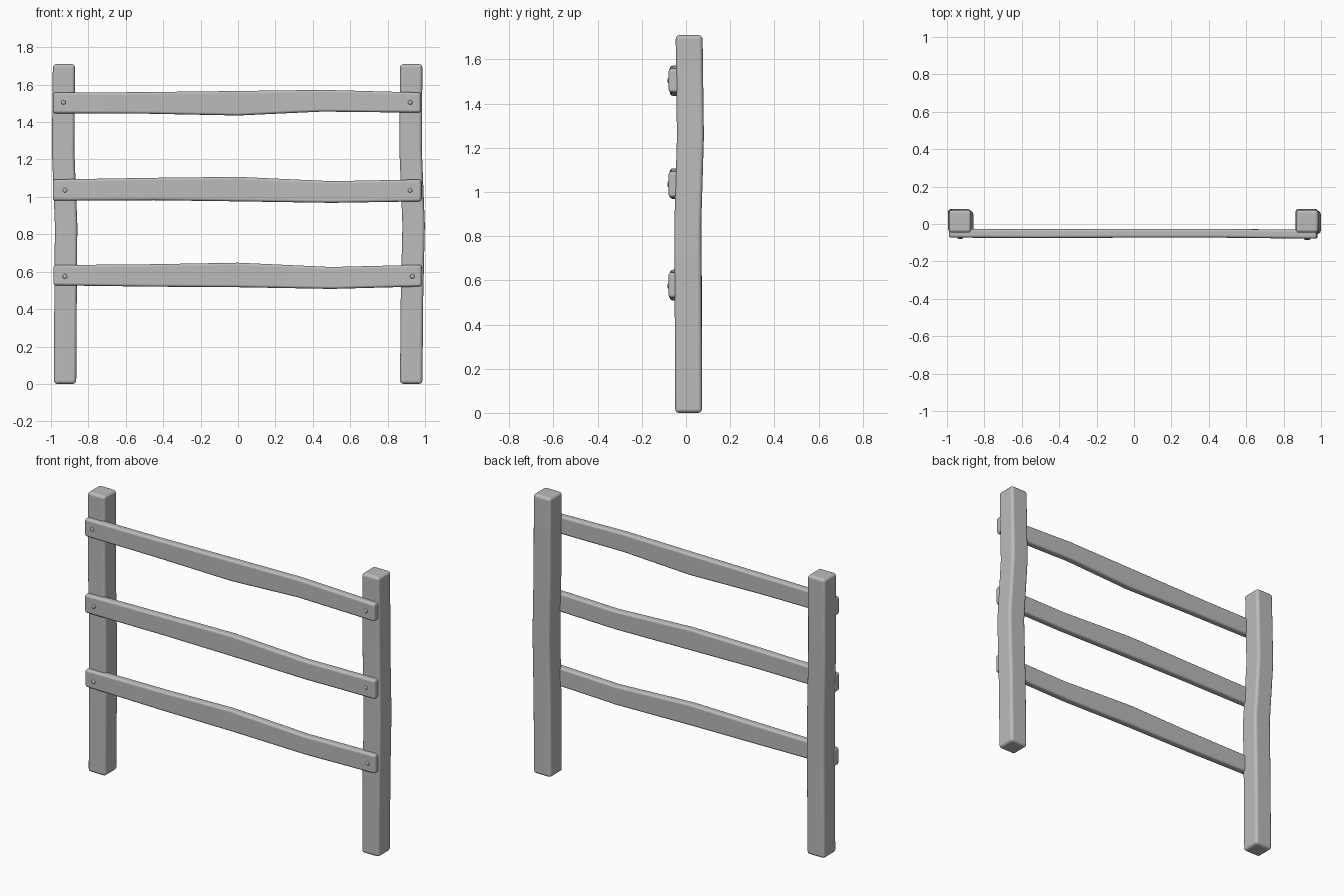
import bpy, bmesh, math
from mathutils import Vector

cube = bpy.data.objects.get("Cube")
if cube:
    bpy.data.objects.remove(cube, do_unlink=True)

grey = bpy.data.materials.new("plain grey")
grey.use_nodes = True
colour = (0.5, 0.5, 0.5, 1)
grey.diffuse_color = colour
grey.node_tree.nodes["Principled BSDF"].inputs["Base Color"].default_value = colour


def finish(name, bm):
    bmesh.ops.recalc_face_normals(bm, faces=bm.faces)
    mesh = bpy.data.meshes.new(name)
    bm.to_mesh(mesh)
    bm.free()
    mesh.materials.append(grey)
    mesh.shade_smooth()
    obj = bpy.data.objects.new(name, mesh)
    bpy.context.collection.objects.link(obj)
    return obj


def timber(name, rings, bevel):
    """Loft four-cornered rings into a warped beam with rounded edges."""
    bm = bmesh.new()
    loops = [[bm.verts.new(p) for p in ring] for ring in rings]
    for a, b in zip(loops, loops[1:]):
        for i in range(4):
            j = (i + 1) % 4
            bm.faces.new((a[i], a[j], b[j], b[i]))
    bm.faces.new(loops[0])
    bm.faces.new(loops[-1])
    obj = finish(name, bm)
    mod = obj.modifiers.new("rounded edges", "BEVEL")
    mod.width = bevel
    mod.segments = 3
    mod.limit_method = "ANGLE"
    mod.angle_limit = math.radians(40)
    mod.harden_normals = True


def post(name, stations):
    # stations: height, centre x, centre y
    w, d = 0.06, 0.061
    timber(name, [[(x - w, y - d, z), (x + w, y - d, z),
                   (x + w, y + d, z), (x - w, y + d, z)]
                  for z, x, y in stations], 0.018)


def rail(name, stations):
    # stations: x, bottom, top, front y
    t = 0.047
    timber(name, [[(x, y, lo), (x, y + t, lo), (x, y + t, hi), (x, y, hi)]
                  for x, lo, hi, y in stations], 0.014)


def nail(name, x, z, y):
    bm = bmesh.new()
    bmesh.ops.create_uvsphere(bm, u_segments=12, v_segments=8, radius=0.012)
    for v in bm.verts:
        v.co = Vector((v.co.x + x, v.co.y * 0.5 + y, v.co.z + z))
    finish(name, bm)


# Upright posts, gently bowed
post("right_post", [(0, -0.925, 0.012), (0.45, -0.922, 0.012), (0.85, -0.919, 0.008),
                    (1.25, -0.935, 0.02), (1.71, -0.93, 0.014)])
post("left_post", [(0, 0.926, 0.012), (0.45, 0.93, 0.01), (0.85, 0.939, 0.008),
                   (1.25, 0.923, 0.02), (1.71, 0.926, 0.014)])

# Crooked rails on the front of the posts
rail("top_rail", [(-0.99, 1.447, 1.557, -0.073), (-0.5, 1.445, 1.56, -0.075),
                  (0, 1.435, 1.566, -0.073), (0.45, 1.456, 1.572, -0.073),
                  (0.977, 1.45, 1.558, -0.079)])
rail("middle_rail", [(-0.99, 0.98, 1.093, -0.073), (-0.45, 0.982, 1.102, -0.075),
                     (0, 0.976, 1.107, -0.073), (0.5, 0.968, 1.084, -0.073),
                     (0.98, 0.976, 1.093, -0.079)])
rail("bottom_rail", [(-0.987, 0.527, 0.635, -0.073), (-0.45, 0.52, 0.64, -0.075),
                     (0, 0.517, 0.648, -0.073), (0.5, 0.508, 0.625, -0.073),
                     (0.982, 0.521, 0.637, -0.079)])

# Nail heads at both ends of each rail
for level, z, right_x, left_x in (("top", 1.505, -0.933, 0.92),
                                  ("middle", 1.035, -0.925, 0.92),
                                  ("bottom", 0.575, -0.926, 0.932)):
    nail(level + "_right_nail", right_x, z, -0.074)
    nail(level + "_left_nail", left_x, z, -0.079)
